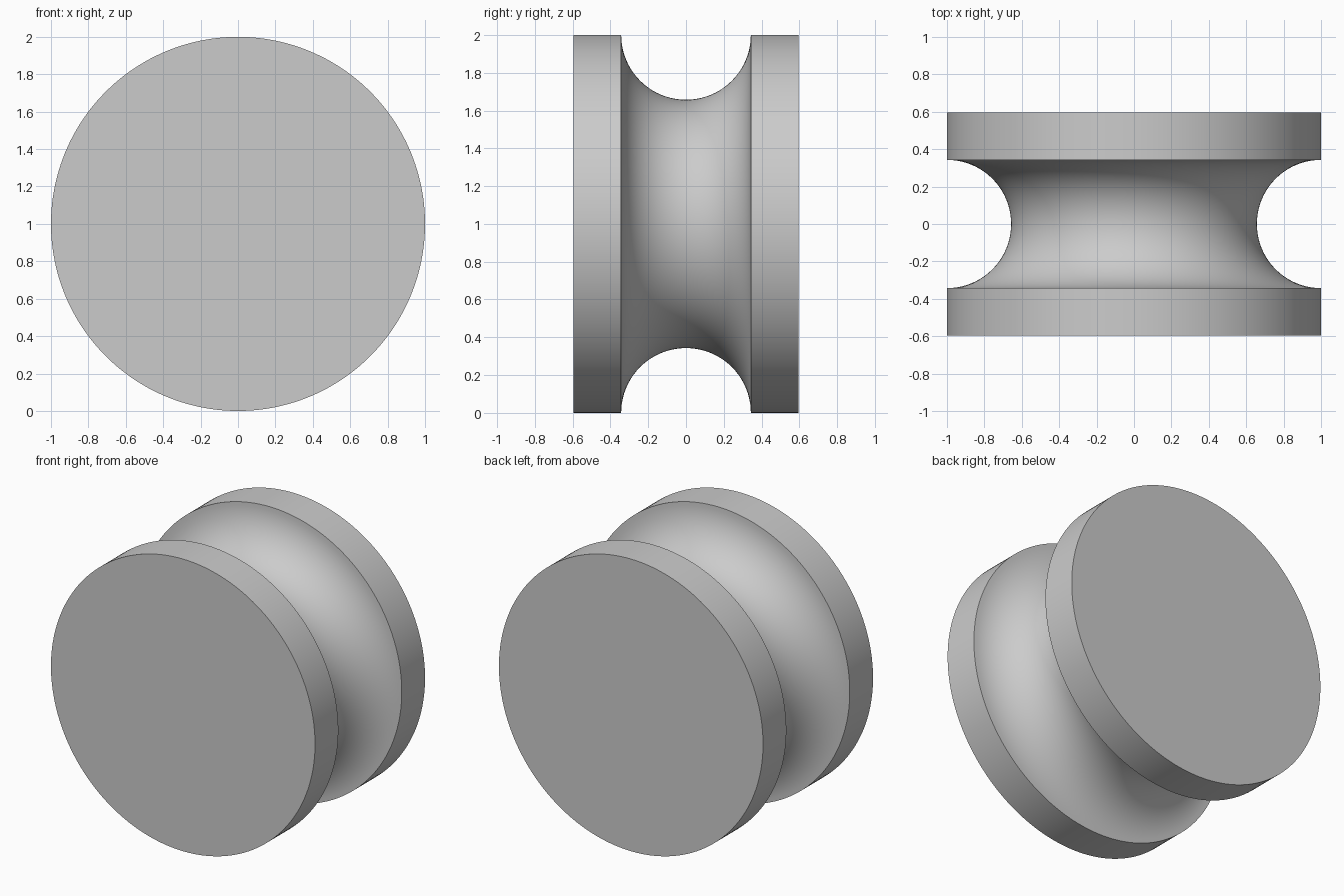
import bpy, bmesh
from math import sin, cos, pi, radians

cube = bpy.data.objects.get("Cube")
if cube:
    bpy.data.objects.remove(cube, do_unlink=True)

RADIUS = 1.0         # outer rim
HALF_WIDTH = 0.595   # half the thickness along y
GROOVE = 0.343       # radius of the round groove
SEGMENTS = 192
GROOVE_STEPS = 40

# Plain grey material
grey = bpy.data.materials.new("grey")
grey.use_nodes = True
colour = (0.6, 0.6, 0.6, 1)
grey.diffuse_color = colour
grey.node_tree.nodes["Principled BSDF"].inputs["Base Color"].default_value = colour

# Profile as (radius, y): flange rim, half-round groove, flange rim
profile = [(RADIUS, -HALF_WIDTH)]
for i in range(GROOVE_STEPS + 1):
    a = pi * i / GROOVE_STEPS
    profile.append((RADIUS - GROOVE * sin(a), -GROOVE * cos(a)))
profile.append((RADIUS, HALF_WIDTH))

# Turn the profile around the y axis
bm = bmesh.new()
rings = []
for r, y in profile:
    angles = [2 * pi * k / SEGMENTS for k in range(SEGMENTS)]
    rings.append([bm.verts.new((r * cos(t), y, r * sin(t))) for t in angles])
for a, b in zip(rings, rings[1:]):
    for k in range(SEGMENTS):
        n = (k + 1) % SEGMENTS
        bm.faces.new((a[k], a[n], b[n], b[k]))

# Flat end caps
bm.faces.new(rings[0])
bm.faces.new(rings[-1])
bmesh.ops.recalc_face_normals(bm, faces=bm.faces)

mesh = bpy.data.meshes.new("grooved_wheel")
bm.to_mesh(mesh)
bm.free()
mesh.materials.append(grey)
wheel = bpy.data.objects.new("grooved_wheel", mesh)
wheel.location.z = RADIUS
bpy.context.collection.objects.link(wheel)

# Smooth shading with crisp rims
bpy.ops.object.select_all(action="DESELECT")
wheel.select_set(True)
bpy.context.view_layer.objects.active = wheel
bpy.ops.object.shade_smooth_by_angle(angle=radians(30))
